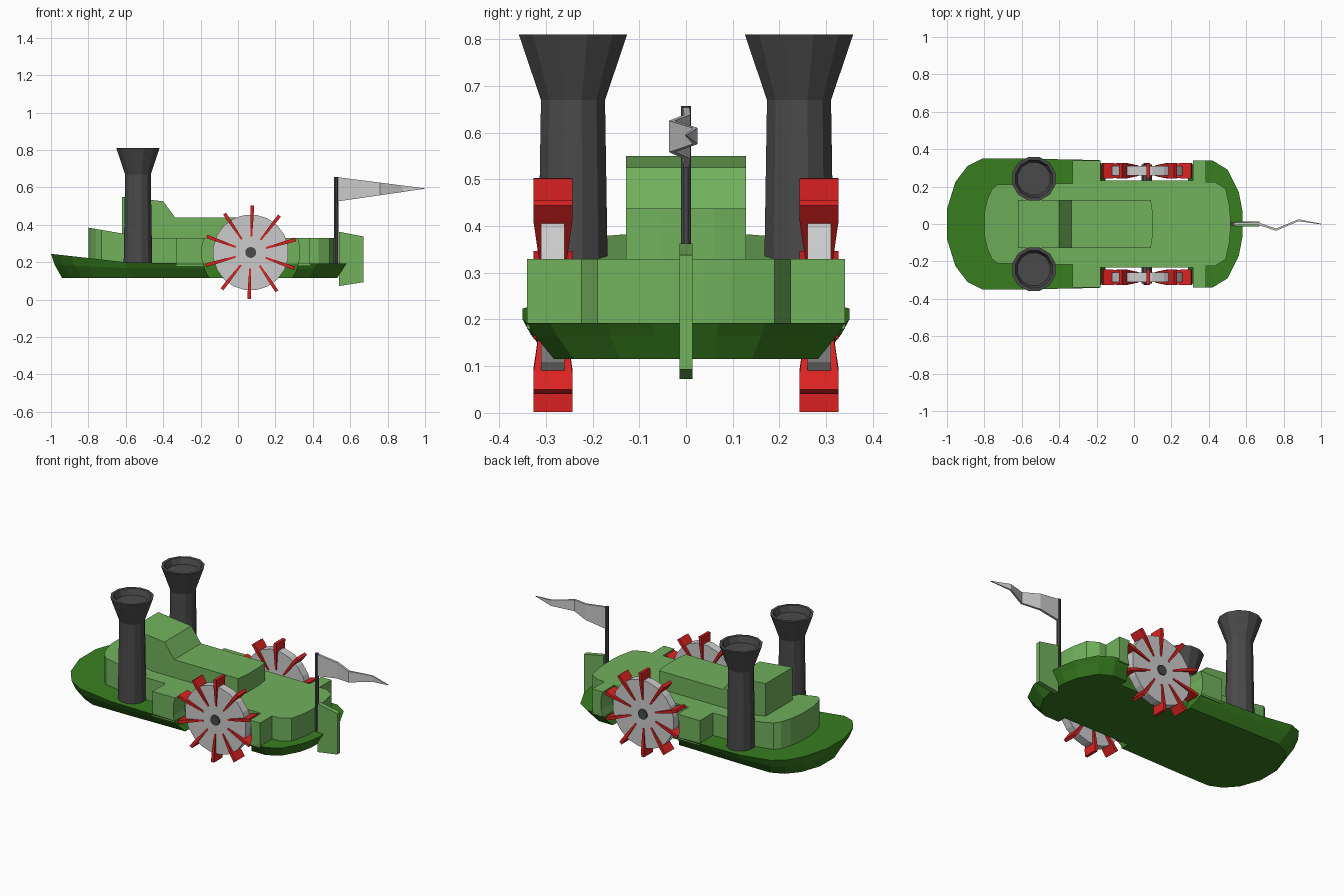
import bpy, bmesh, math
from mathutils import Matrix, Vector

if "Cube" in bpy.data.objects:
    bpy.data.objects.remove(bpy.data.objects["Cube"])


def mat(name, rgb):
    m = bpy.data.materials.new(name)
    m.diffuse_color = (*rgb, 1)
    m.use_nodes = True
    m.node_tree.nodes["Principled BSDF"].inputs["Base Color"].default_value = m.diffuse_color
    return m


DARK_GREEN = mat("dark_green", (0.04, 0.21, 0.014))
LIGHT_GREEN = mat("light_green", (0.165, 0.44, 0.107))
CHARCOAL = mat("charcoal", (0.068, 0.068, 0.07))
RED = mat("red", (0.72, 0.016, 0.016))
PALE_GREY = mat("pale_grey", (0.6, 0.6, 0.6))


def finish(bm, name, material):
    bmesh.ops.remove_doubles(bm, verts=bm.verts, dist=1e-5)
    bmesh.ops.recalc_face_normals(bm, faces=bm.faces)
    me = bpy.data.meshes.new(name)
    bm.to_mesh(me)
    bm.free()
    if material:
        me.materials.append(material)
    ob = bpy.data.objects.new(name, me)
    bpy.context.collection.objects.link(ob)
    return ob


def loft(bm, sections, closed=False):
    """Skin a list of equal-length closed sections; cap the ends unless closed."""
    rows = [[bm.verts.new(p) for p in s] for s in sections]
    n = len(rows[0])
    pairs = list(zip(rows, rows[1:] + rows[:1])) if closed else list(zip(rows, rows[1:]))
    for a, b in pairs:
        for i in range(n):
            j = (i + 1) % n
            bm.faces.new((a[i], a[j], b[j], b[i]))
    if not closed:
        bm.faces.new(rows[0])
        bm.faces.new(rows[-1])


def mirrored(half):
    """Complete a half section (y > 0, bottom to top) across y = 0."""
    return half + [(x, -y, z) for x, y, z in reversed(half)]


def prism_y(name, profile, y0, y1, material):
    """Extrude an x-z profile from y0 to y1."""
    bm = bmesh.new()
    loft(bm, [[(x, y, z) for x, z in profile] for y in (y0, y1)])
    return finish(bm, name, material)


def lathe(bm, profile, sides, centre, axis="Z"):
    """Revolve (radius, height) rings about an axis through centre."""
    rings = []
    for r, h in profile:
        ring = []
        for k in range(sides):
            a = 2 * math.pi * (k + 0.5) / sides
            u, v = r * math.cos(a), r * math.sin(a)
            p = (u, v, h) if axis == "Z" else (u, h, v)
            ring.append(Vector(p) + Vector(centre))
        rings.append(ring)
    loft(bm, rings)


# Hull: outline stations lofted with an inward-sloping side
outline = [(-1, .08), (-.955, .225), (-.89, .31), (-.81, .35), (-.6, .35), (-.2, .342),
           (.42, .34), (.50, .29), (.56, .17), (.58, .07)]
sections = []
for x, y in outline:
    top = .192 + .008 * max(0, min(1, (-.2 - x) / .4)) + .045 * max(0, (-.6 - x) / .4)
    t = (x + 1) / 1.58
    sections.append(mirrored([(-.94 + 1.47 * t, y * .83, .115),
                              (-.98 + 1.54 * t, y * .95, .165 + (top - .192) * .4),
                              (x, y, top)]))
bm = bmesh.new()
loft(bm, sections)
hull = finish(bm, "hull", DARK_GREEN)

# Deckhouse with raised bow
plan = [(-.8, .06), (-.785, .13), (-.76, .185), (-.73, .21), (-.48, .215), (.38, .225),
        (.43, .225), (.49, .19), (.51, .1), (.515, .04)]
bm = bmesh.new()
loft(bm, [mirrored([(x, y, .18), (x, y, .33 + .055 * max(0, (-.48 - x) / .32))])
          for x, y in plan])
finish(bm, "deckhouse", LIGHT_GREEN)

# Upper cabin with stepped roof
bm = bmesh.new()
loft(bm, [mirrored([(x, y, .3), (x, y, z)]) for x, y, z in
          [(-.62, .128, .55), (-.4, .128, .526), (-.335, .128, .438),
           (.09, .128, .438), (.1, .06, .438)]])
finish(bm, "upper_cabin", LIGHT_GREEN)

WX, WZ = .068, .2525   # paddle wheel centre
for side, s in (("front", -1), ("back", 1)):
    # Wheel housing, with a round wheel well cut through it and the hull
    housing = prism_y(side + "_wheel_housing",
                      [(-.33, .18), (.385, .18), (.385, .33), (-.33, .33)],
                      s * .2, s * .34, LIGHT_GREEN)
    bm = bmesh.new()
    lathe(bm, [(.262, s * .232), (.262, s * .5)], 24, (WX, 0, WZ), "Y")
    cutter = finish(bm, "wheel_well_cutter", None)
    cutter.hide_render = True
    for ob in (hull, housing):
        mod = ob.modifiers.new("wheel_well", "BOOLEAN")
        mod.operation, mod.solver, mod.object = "DIFFERENCE", "EXACT", cutter
        bpy.context.view_layer.objects.active = ob
        bpy.ops.object.modifier_apply(modifier=mod.name)
    bpy.data.objects.remove(cutter)

    # Wheel disc and axle
    bm = bmesh.new()
    lathe(bm, [(.203, s * .26), (.203, s * .31)], 20, (WX, 0, WZ), "Y")
    finish(bm, side + "_wheel_disc", PALE_GREY)
    bm = bmesh.new()
    lathe(bm, [(.03, s * .2), (.03, s * .318)], 10, (WX, 0, WZ), "Y")
    finish(bm, side + "_axle", CHARCOAL)

    # Ten flared paddles
    bm = bmesh.new()
    for k in range(10):
        turn = Matrix.Rotation(-math.radians(16 + 36 * k), 3, "Y")
        secs = []
        for r, w, t in ((.085, .028, .005), (.21, .042, .009), (.25, .042, .009)):
            secs.append([turn @ Vector((r, a * w, b * t)) + Vector((WX, s * .285, WZ))
                         for a, b in ((-1, -1), (1, -1), (1, 1), (-1, 1))])
        loft(bm, secs)
    finish(bm, side + "_paddles", RED)

    # Flared funnel with hollow mouth
    bm = bmesh.new()
    lathe(bm, [(.079, .19), (.071, .67), (.12, .81), (.103, .81), (.09, .775)],
          12, (-.535, s * .242, 0))
    finish(bm, side + "_funnel", CHARCOAL)

# Rudder
prism_y("rudder", [(.54, .073), (.67, .093), (.67, .338), (.54, .363)],
        -.014, .014, LIGHT_GREEN)

# Flagpole
bm = bmesh.new()
lathe(bm, [(.012, .17), (.012, .657)], 8, (.525, 0, 0))
finish(bm, "flagpole", CHARCOAL)

# Wavy pennant tapering to a point
bm = bmesh.new()
secs = []
for x, y, t in ((.53, 0, .007), (.66, .003, .007), (.76, -.03, .006),
                (.88, .02, .005), (1, 0, .002)):
    f = (x - .53) / .47
    lo, hi = .525 + .068 * f, .655 - .06 * f
    secs.append([(x, y - t, lo), (x, y + t, lo), (x, y + t, hi), (x, y - t, hi)])
loft(bm, secs)
finish(bm, "pennant", PALE_GREY)
